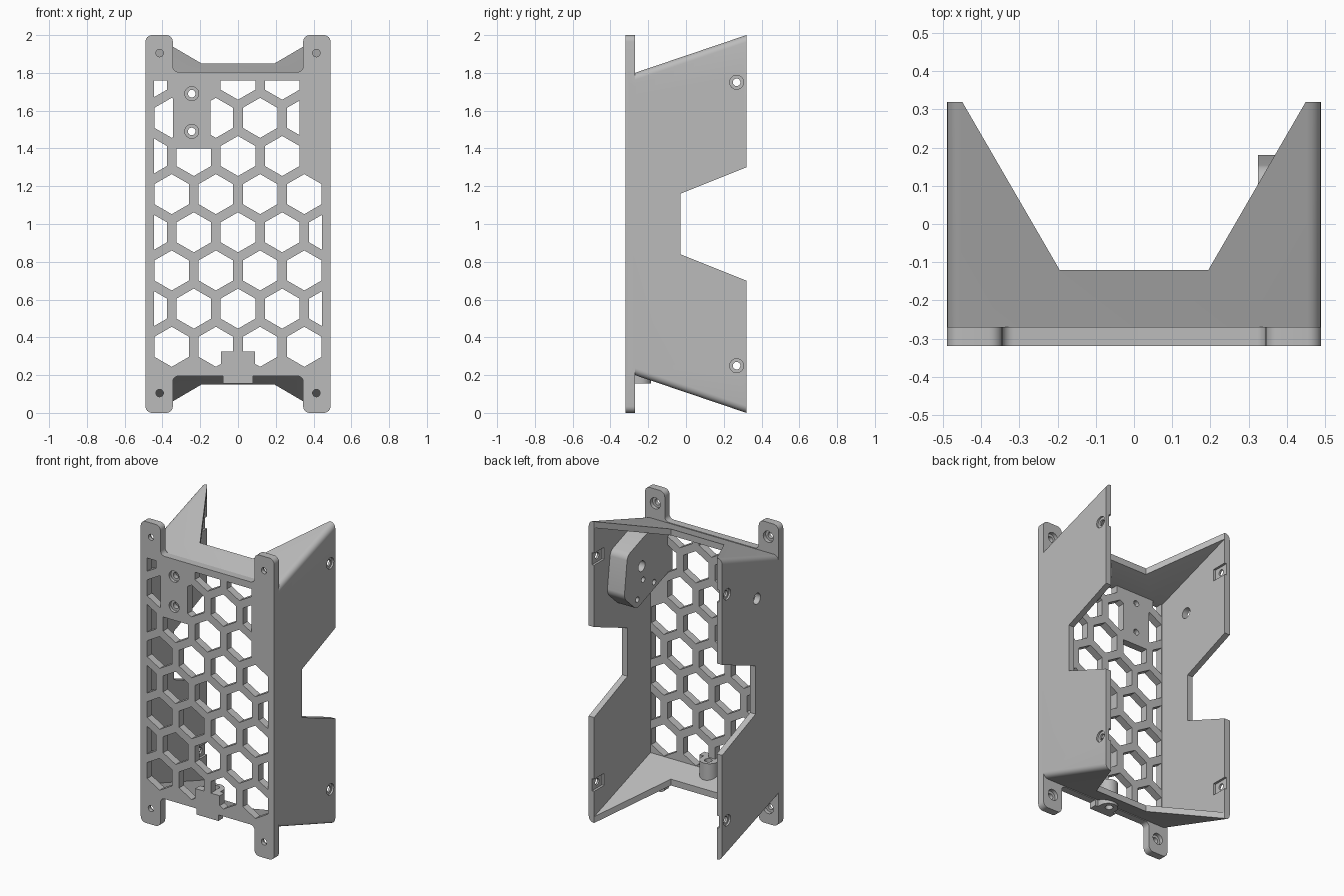
import bpy, bmesh, math
from mathutils import Vector

if "Cube" in bpy.data.objects:
    bpy.data.objects.remove(bpy.data.objects["Cube"])

grey = bpy.data.materials.new("plain grey")
grey.use_nodes = True
colour = (0.5, 0.5, 0.5, 1)
grey.diffuse_color = colour
grey.node_tree.nodes["Principled BSDF"].inputs["Base Color"].default_value = colour


def place(axis, p, t):
    return {"x": (t, *p), "y": (p[0], t, p[1]), "z": (*p, t)}[axis]


def prisms(name, axis, items):
    """One object from several extruded outlines: (points, start, end)."""
    bm = bmesh.new()
    for pts, a, b in items:
        low = [bm.verts.new(place(axis, p, a)) for p in pts]
        high = [bm.verts.new(place(axis, p, b)) for p in pts]
        bm.faces.new(low)
        bm.faces.new(high[::-1])
        for i in range(len(pts)):
            j = (i + 1) % len(pts)
            bm.faces.new((low[j], low[i], high[i], high[j]))
    bmesh.ops.recalc_face_normals(bm, faces=bm.faces)
    mesh = bpy.data.meshes.new(name)
    bm.to_mesh(mesh)
    bm.free()
    ob = bpy.data.objects.new(name, mesh)
    bpy.context.collection.objects.link(ob)
    mesh.materials.append(grey)
    return ob


def combine(target, other, mode):
    mod = target.modifiers.new(mode, "BOOLEAN")
    mod.operation, mod.object, mod.solver = mode, other, "EXACT"
    bpy.context.view_layer.objects.active = target
    bpy.ops.object.modifier_apply(modifier=mod.name)
    bpy.data.objects.remove(other)


def circle(u, v, r, n=24, turn=0.0):
    return [(u + r * math.cos(math.tau * i / n + turn),
             v + r * math.sin(math.tau * i / n + turn)) for i in range(n)]


def rect(u0, u1, v0, v1):
    return [(u0, v0), (u1, v0), (u1, v1), (u0, v1)]


def rounded(corners, steps=6):
    """Outline with rounded corners, each given as (u, v, radius)."""
    out = []
    for i, (u, v, r) in enumerate(corners):
        c = Vector((u, v))
        p = (Vector(corners[i - 1][:2]) - c).normalized() * r
        q = (Vector(corners[(i + 1) % len(corners)][:2]) - c).normalized() * r
        for k in range(steps + 1):
            t = k / steps
            s, w = 1 - math.sin(t * math.pi / 2), 1 - math.cos(t * math.pi / 2)
            out.append(tuple(c + p * s + q * w))
    return out


def clip(pts, k, limit, sign):
    """Keep the part of an outline where sign * coordinate <= sign * limit."""
    out = []
    for i, b in enumerate(pts):
        a = pts[i - 1]
        da, db = sign * (a[k] - limit), sign * (b[k] - limit)
        if da * db < 0:
            t = da / (da - db)
            out.append((a[0] + t * (b[0] - a[0]), a[1] + t * (b[1] - a[1])))
        if db <= 0:
            out.append(b)
    return out


# Outer shell: side profile with a waist notch at the back
upper = [(-0.3, 1.79), (0.32, 2.0), (0.32, 1.3), (-0.03, 1.16)]
profile = upper + [(y, 2 - z) for y, z in reversed(upper)]
frame = prisms("frame", "x", [(profile, -0.49, 0.49)])
bm = bmesh.new()
bm.from_mesh(frame.data)
slopes = [e for e in bm.edges
          if abs(e.verts[0].co.x - e.verts[1].co.x) < 0.01
          and abs(e.verts[0].co.y - e.verts[1].co.y) > 0.5]
bmesh.ops.bevel(bm, geom=slopes, offset=0.035, segments=5, profile=0.5, affect="EDGES")
bm.to_mesh(frame.data)
bm.free()

# Cavity and the wide opening in the top and bottom walls
combine(frame, prisms("cavity", "x", [
    ([(-0.27, 1.758), (0.5, 2.019), (0.5, -0.019), (-0.27, 0.242)], -0.45, 0.45)]), "DIFFERENCE")
combine(frame, prisms("opening", "z", [
    ([(-0.195, -0.12), (0.195, -0.12), (0.45, 0.32), (0.45, 0.5),
      (-0.45, 0.5), (-0.45, 0.32)], -0.2, 2.2)]), "DIFFERENCE")

# Front plate with four mounting ears
quarter = [(0.345, 1.805, 0.03), (0.345, 2.0, 0.035), (0.49, 2.0, 0.035)]
right = quarter + [(x, 2 - z, r) for x, z, r in reversed(quarter)]
outline = rounded(right + [(-x, z, r) for x, z, r in reversed(right)])
combine(frame, prisms("front_plate", "y", [(outline, -0.32, -0.27)]), "UNION")

# Honeycomb windows, trimmed around the solid areas
cells = []
for row in range(8):
    for col in range(-2, 3):
        x = col * 0.234 + (0 if row % 2 else 0.117)
        if row == 7 and col == -1:
            continue
        x0, x1, z1 = -0.445, 0.325 if row >= 5 else 0.445, 1.76
        if row == 5 and col == -1:
            z1 = 1.4
        if row == 6 and x < -0.3:
            x1 = -0.345
        elif row == 6 and x < 0:
            x0 = -0.145
        pts = circle(x, 0.35 + row * 0.202, 0.106, 6, math.pi / 6)
        for k, limit, sign in ((0, x0, -1), (0, x1, 1), (1, z1, 1)):
            pts = clip(pts, k, limit, sign)
        if len(pts) > 2:
            cells.append((pts, -0.4, -0.2))
combine(frame, prisms("honeycomb", "y", cells), "DIFFERENCE")

# Bracket block beside the left wall, with its screw holes
block = prisms("bracket_block", "x", [(rounded(
    [(-0.28, 1.77, 0.01), (-0.06, 1.815, 0.03), (0.15, 1.74, 0.03), (0.185, 1.47, 0.03),
     (0.055, 1.35, 0.03), (-0.28, 1.47, 0.01)]), 0.325, 0.46)])
combine(block, prisms("bracket_holes", "x", [
    (circle(0.0, 1.615, 0.035), 0.2, 0.43), (circle(-0.016, 1.52, 0.018), 0.2, 0.43),
    (circle(-0.13, 1.46, 0.018), 0.2, 0.43), (circle(0.045, 1.41, 0.018), 0.2, 0.43)]), "DIFFERENCE")
combine(frame, block, "UNION")

# Lower tab with a drilled round boss
for name, axis, item in (
        ("tab_upper", "y", (rect(-0.09, 0.09, 0.2, 0.325), -0.32, -0.27)),
        ("tab_lower", "y", (rect(-0.08, 0.08, 0.155, 0.21), -0.32, -0.27)),
        ("tab_web", "y", (rect(-0.06, 0.06, 0.155, 0.325), -0.28, -0.245)),
        ("boss", "z", (circle(0, -0.245, 0.06), 0.155, 0.325))):
    combine(frame, prisms(name, axis, [item]), "UNION")
combine(frame, prisms("boss_hole", "z", [(circle(0, -0.235, 0.024), 0.1, 0.4)]), "DIFFERENCE")

# Screw holes: narrow bores first, then the wider recesses
ears = [(sx * 0.415, z) for sx in (-1, 1) for z in (0.105, 1.905)]
plate = [(-0.245, 1.49), (-0.245, 1.69)]
combine(frame, prisms("front_bores", "y", [
    (circle(*p, 0.02), -0.4, -0.2) for p in ears + plate]), "DIFFERENCE")
combine(frame, prisms("front_recesses", "y",
    [(circle(*p, 0.037), -0.295, -0.2) for p in ears]
    + [(circle(*p, 0.037), -0.4, -0.3) for p in plate]), "DIFFERENCE")
heights = (0.25, 1.75)
combine(frame, prisms("side_bores", "x", [
    (circle(0.268, z, 0.02), a, a + 0.2) for z in heights for a in (-0.6, 0.4)]
    + [(circle(-0.045, 1.6, 0.036), -0.6, -0.4)]), "DIFFERENCE")
combine(frame, prisms("side_recesses", "x", [
    (circle(0.268, z, 0.037), *span) for z in heights
    for span in ((-0.6, -0.478), (0.478, 0.6))]), "DIFFERENCE")
combine(frame, prisms("nut_slots", "x", [
    (rect(0.215, 0.4, z - 0.04, z + 0.04), *span) for z in heights
    for span in ((-0.465, -0.4), (0.4, 0.465))]), "DIFFERENCE")

# Smooth the rounded parts and keep the edges sharp
bpy.ops.object.select_all(action="DESELECT")
frame.select_set(True)
bpy.context.view_layer.objects.active = frame
bpy.ops.object.shade_smooth_by_angle(angle=math.radians(30))
